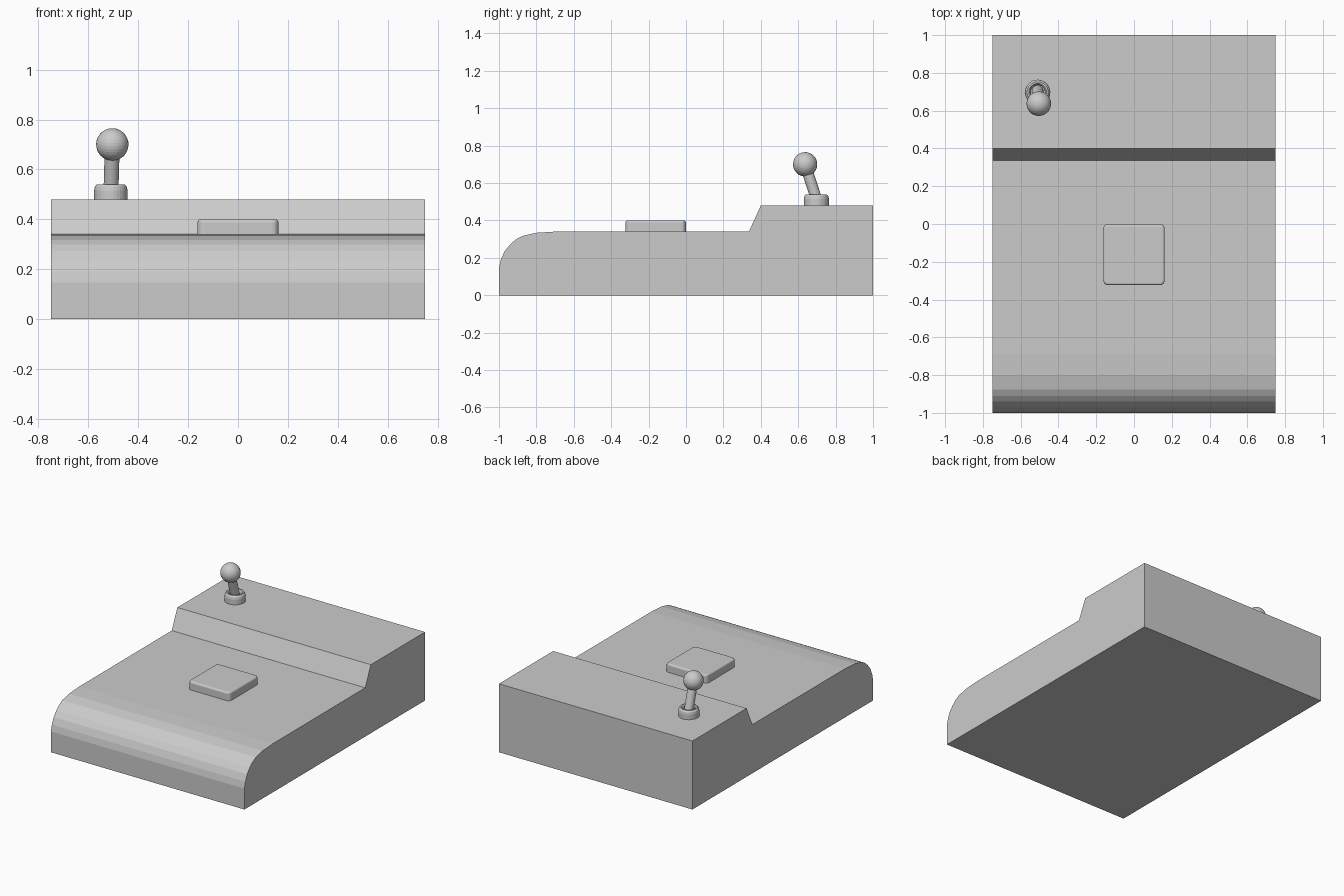
import bpy, bmesh, math
from mathutils import Vector

if "Cube" in bpy.data.objects:
    bpy.data.objects.remove(bpy.data.objects["Cube"])


def add_object(name, bm):
    bmesh.ops.recalc_face_normals(bm, faces=bm.faces[:])
    mesh = bpy.data.meshes.new(name)
    bm.to_mesh(mesh)
    bm.free()
    obj = bpy.data.objects.new(name, mesh)
    bpy.context.collection.objects.link(obj)
    return obj


# Console body: side profile (y, z) extruded along x
profile = [(-1, 0), (1, 0), (1, .48), (.4, .48), (.337, .342), (-.687, .341),
           (-.8, .334), (-.875, .317), (-.91, .298), (-.94, .272),
           (-.97, .235), (-.99, .19), (-1, .146)]
bm = bmesh.new()
side = bm.faces.new([bm.verts.new((-.75, y, z)) for y, z in profile])
ext = bmesh.ops.extrude_face_region(bm, geom=[side])
bmesh.ops.translate(bm, vec=(1.5, 0, 0),
                    verts=[v for v in ext["geom"] if isinstance(v, bmesh.types.BMVert)])
add_object("console_body", bm)

# Button: slab with rounded corners and softened top rim
bm = bmesh.new()
bmesh.ops.create_cube(bm, size=1)
bmesh.ops.scale(bm, vec=(.324, .324, .08), verts=bm.verts)
bmesh.ops.translate(bm, vec=(0, -.162, .36), verts=bm.verts)
upright = [e for e in bm.edges if abs(e.verts[0].co.z - e.verts[1].co.z) > .01]
bmesh.ops.bevel(bm, geom=upright, offset=.025, segments=4, profile=.5, affect='EDGES')
rim = [e for e in bm.edges if all(v.co.z > .39 for v in e.verts)]
bmesh.ops.bevel(bm, geom=rim, offset=.012, segments=3, profile=.5, affect='EDGES')
add_object("button", bm)

# Collar: turned ring with a dished centre
section = [(.067, .475), (.067, .515), (.064, .53), (.056, .54), (.047, .54),
           (.041, .533), (.039, .52), (.039, .495)]
n = 32
bm = bmesh.new()
rings = [[bm.verts.new((-.51 + r * math.cos(math.tau * i / n),
                        .697 + r * math.sin(math.tau * i / n), z)) for i in range(n)]
         for r, z in section]
for a, b in zip(rings, rings[1:]):
    for i in range(n):
        j = (i + 1) % n
        bm.faces.new((a[i], a[j], b[j], b[i]))
bm.faces.new(rings[0])
bm.faces.new(rings[-1])
collar = add_object("joystick_collar", bm)

# Leaning stem and ball grip
foot, grip = Vector((-.51, .705, .49)), Vector((-.504, .637, .7))
axis = grip - foot
bpy.ops.mesh.primitive_cylinder_add(vertices=32, radius=.03, depth=axis.length,
                                    location=(foot + grip) / 2,
                                    rotation=axis.to_track_quat('Z', 'Y').to_euler())
stem = bpy.context.object
stem.name = "joystick_stem"
bpy.ops.mesh.primitive_uv_sphere_add(segments=32, ring_count=16, radius=.065, location=grip,
                                     rotation=axis.to_track_quat('Z', 'Y').to_euler())
bpy.context.object.name = "joystick_ball"
